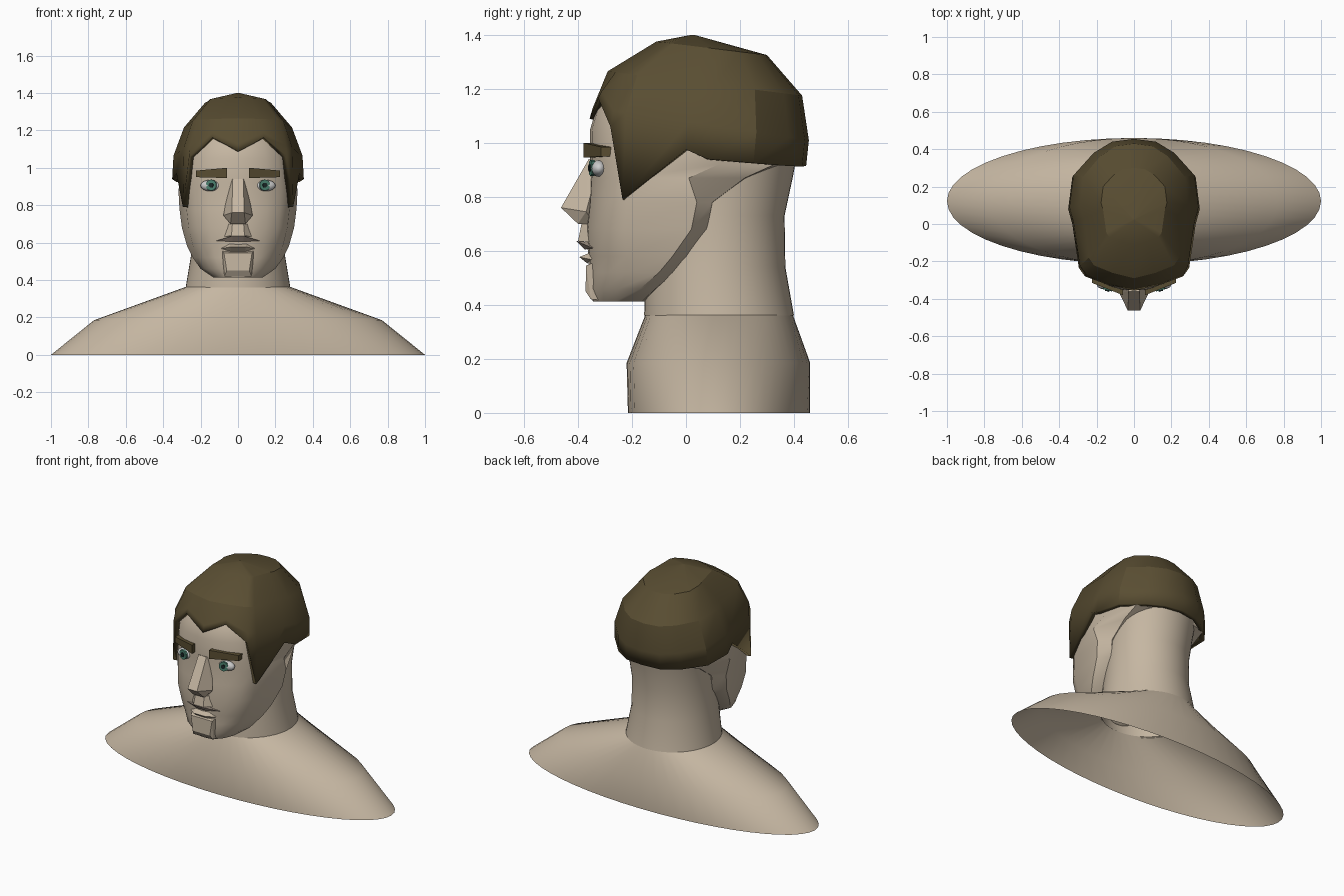
import bpy, bmesh, math

if "Cube" in bpy.data.objects:
    bpy.data.objects.remove(bpy.data.objects["Cube"])


def material(name, rgb):
    m = bpy.data.materials.new(name)
    m.diffuse_color = (*rgb, 1)
    m.use_nodes = True
    m.node_tree.nodes["Principled BSDF"].inputs["Base Color"].default_value = m.diffuse_color
    return m


SKIN = material("skin", (0.56, 0.47, 0.36))
HAIR = material("hair", (0.10, 0.075, 0.032))
WHITE = material("eye_white", (0.75, 0.75, 0.75))
GREEN = material("iris", (0.07, 0.22, 0.16))
BLACK = material("pupil", (0.01, 0.02, 0.02))
LIP = material("lip", (0.46, 0.37, 0.30))


def finish(name, bm, mat, angle=0):
    bmesh.ops.remove_doubles(bm, verts=bm.verts, dist=0.0005)
    bmesh.ops.recalc_face_normals(bm, faces=bm.faces)
    me = bpy.data.meshes.new(name)
    bm.to_mesh(me)
    bm.free()
    me.materials.append(mat)
    ob = bpy.data.objects.new(name, me)
    bpy.context.collection.objects.link(ob)
    if angle:
        bpy.ops.object.select_all(action='DESELECT')
        ob.select_set(True)
        bpy.context.view_layer.objects.active = ob
        bpy.ops.object.shade_smooth_by_angle(angle=math.radians(angle))
    return ob


def loft(name, rings, mat, angle=0, cap_bottom=False, cap_top=False):
    bm = bmesh.new()
    rows = [[bm.verts.new(p) for p in r] for r in rings]
    n = len(rows[0])
    for a, b in zip(rows, rows[1:]):
        for i in range(n):
            j = (i + 1) % n
            bm.faces.new((a[i], a[j], b[j], b[i]))
    if cap_bottom:
        bm.faces.new(rows[0])
    if cap_top:
        bm.faces.new(rows[-1])
    return finish(name, bm, mat, angle)


def ellipse(z, w, y0, y1, n=48):
    c, r = (y0 + y1) / 2, (y1 - y0) / 2
    return [(w * math.sin(2 * math.pi * i / n), c - r * math.cos(2 * math.pi * i / n), z) for i in range(n)]


def mirrored(half):
    # half runs from the front centre to the back centre
    return half + [(-x, y, z) for x, y, z in half[-2:0:-1]]


def hull(name, pts, mat, mirror=True):
    bm = bmesh.new()
    for x, y, z in pts:
        bm.verts.new((x, y, z))
        if mirror:
            bm.verts.new((-x, y, z))
    r = bmesh.ops.convex_hull(bm, input=bm.verts)
    bmesh.ops.delete(bm, geom=[v for v in r["geom_interior"] if isinstance(v, bmesh.types.BMVert)], context='VERTS')
    bmesh.ops.dissolve_limit(bm, angle_limit=0.02, verts=bm.verts, edges=bm.edges)
    return finish(name, bm, mat)


# shoulders and neck, open underneath
loft("shoulders", [ellipse(*r) for r in (
    (0, 1.0, -0.215, 0.46), (0.185, 0.77, -0.22, 0.46), (0.365, 0.275, -0.15, 0.395))], SKIN, 40)
loft("neck", [ellipse(*r) for r in (
    (0.36, 0.28, -0.155, 0.40), (0.54, 0.25, -0.15, 0.368), (0.73, 0.245, -0.12, 0.365),
    (0.87, 0.25, -0.10, 0.395), (0.95, 0.26, -0.10, 0.41))], SKIN, 40)


# head: each level has height, half width, front and back
def head_ring(z, w, f, b):
    d = min(b - f, 0.33)
    r = 0.25 if b > 0.25 else 0.05
    half = [(u * w, f + v * d, z) for u, v in
            ((0, 0), (0.25, 0.02), (0.5, 0.10), (0.72, 0.22), (0.88, 0.43))]
    return mirrored(half + [(w, b - r - 0.02, z), (0.8 * w, b - 0.25 * r, z), (0, b, z)])


loft("head", [head_ring(*r) for r in (
    (0.413, 0.13, -0.345, -0.15), (0.46, 0.20, -0.36, -0.10), (0.52, 0.242, -0.36, -0.03),
    (0.58, 0.272, -0.362, 0.02), (0.68, 0.30, -0.37, 0.09), (0.78, 0.313, -0.36, 0.11),
    (0.87, 0.318, -0.355, 0.28), (0.92, 0.315, -0.355, 0.39), (1.05, 0.30, -0.355, 0.40),
    (1.15, 0.27, -0.325, 0.37), (1.28, 0.18, -0.20, 0.27))], SKIN, 35, True, True)

# hair: lower edge from forehead over sideburn to nape
edge = [(0, -0.357, 1.09), (0.14, -0.325, 1.165), (0.262, -0.28, 1.06), (0.295, -0.235, 0.79),
        (0.33, 0, 0.975), (0.352, 0.08, 0.94), (0.33, 0.25, 0.925), (0.22, 0.37, 0.915),
        (0.12, 0.43, 0.912), (0, 0.445, 0.915)]
rings = [mirrored(edge)]
for sx, yf, yb, zf, zb in ((0.98, -0.345, 0.455, 1.13, 1.01), (0.82, -0.29, 0.43, 1.265, 1.175),
                           (0.50, -0.11, 0.30, 1.375, 1.325), (0.02, 0.02, 0.03, 1.40, 1.40)):
    row = []
    for x, y, z in edge:
        t = (y + 0.357) / 0.802
        row.append((x * sx, yf + (yb - yf) * t, max(zf + (zb - zf) * t, z + 0.025)))
    rings.append(mirrored(row))
hair = loft("hair", rings, HAIR, 25, cap_top=True)
mod = hair.modifiers.new("thickness", 'SOLIDIFY')
mod.thickness = 0.03
mod.offset = -1

# nose, lips and chin
hull("nose", [(0.028, -0.36, 0.94), (0.045, -0.32, 0.93), (0.033, -0.463, 0.76),
              (0.078, -0.37, 0.745), (0.04, -0.40, 0.70), (0.04, -0.34, 0.70)], SKIN)
hull("philtrum", [(0.03, -0.387, 0.70), (0.035, -0.40, 0.636), (0.07, -0.34, 0.70), (0.10, -0.33, 0.63)], SKIN)
hull("upper_lip", [(0.115, -0.345, 0.61), (0.03, -0.405, 0.636), (0.03, -0.375, 0.605), (0.03, -0.33, 0.63)], LIP)
hull("lower_lip", [(0.09, -0.35, 0.568), (0.04, -0.395, 0.577), (0.04, -0.365, 0.553), (0.05, -0.34, 0.60)], SKIN)
hull("chin", [(0.088, -0.335, 0.56), (0.075, -0.37, 0.545), (0.06, -0.372, 0.45),
              (0.072, -0.352, 0.42), (0.072, -0.25, 0.415)], SKIN)

# eyes and brows on both sides
for s, side in ((-1, "right"), (1, "left")):
    hull("brow_" + side, [(s * x, y + dy, z) for x, y, z0, z1 in
                          ((0.06, -0.38, 0.945, 1.0), (0.225, -0.315, 0.95, 0.985))
                          for dy in (0, 0.05) for z in (z0, z1)], HAIR, False)
    bm = bmesh.new()
    bmesh.ops.create_uvsphere(bm, u_segments=12, v_segments=8, radius=1)
    eye = finish("eye_" + side, bm, WHITE, 60)
    eye.scale = (0.056, 0.03, 0.031)
    eye.location = (s * 0.145, -0.322, 0.905)
    for name, r, y, mat in (("iris_", 0.03, -0.347, GREEN), ("pupil_", 0.013, -0.353, BLACK)):
        bm = bmesh.new()
        bmesh.ops.create_cone(bm, cap_ends=True, segments=10, radius1=r, radius2=r, depth=0.014)
        disc = finish(name + side, bm, mat)
        disc.rotation_euler = (math.pi / 2, 0, s * 0.25)
        disc.location = (s * 0.143, y, 0.907)
